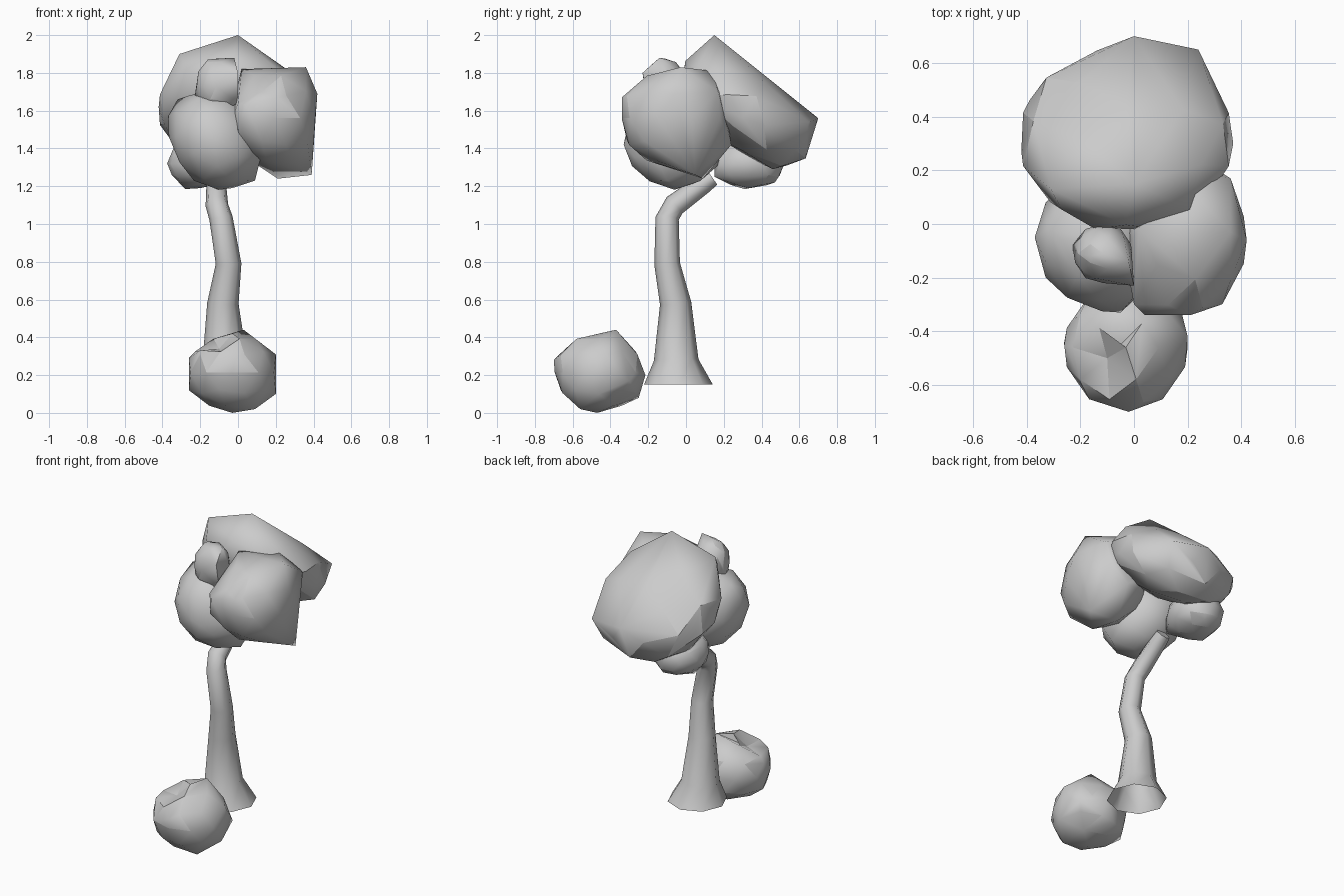
import bpy, bmesh, math
from mathutils import Vector, Matrix

if "Cube" in bpy.data.objects:
    bpy.data.objects.remove(bpy.data.objects["Cube"])


def finish(name, bm, angle):
    bmesh.ops.recalc_face_normals(bm, faces=bm.faces)
    mesh = bpy.data.meshes.new(name)
    bm.to_mesh(mesh)
    bm.free()
    ob = bpy.data.objects.new(name, mesh)
    bpy.context.collection.objects.link(ob)
    bpy.ops.object.select_all(action='DESELECT')
    ob.select_set(True)
    bpy.context.view_layer.objects.active = ob
    bpy.ops.object.shade_smooth_by_angle(angle=math.radians(angle))
    return ob


def blob(name, center, radii, corners=(), tilt=0, axis='X', power=2.0, dents=()):
    """Faceted foliage clump: rounded-box icosphere stretched out to a few corners."""
    bm = bmesh.new()
    bmesh.ops.create_icosphere(bm, subdivisions=2, radius=1)
    rot = Matrix.Rotation(math.radians(tilt), 3, axis)
    for v in bm.verts:
        n = v.co.normalized()
        n /= sum(abs(c) ** power for c in n) ** (1 / power)
        v.co = Vector(center) + rot @ Vector([a * b for a, b in zip(n, radii)])
    for c in corners:
        bm.verts.new(c)
    hull = bmesh.ops.convex_hull(bm, input=bm.verts[:])
    inside = [g for g in hull["geom_interior"] if isinstance(g, bmesh.types.BMVert)]
    bmesh.ops.delete(bm, geom=inside, context='VERTS')
    bmesh.ops.delete(bm, geom=[v for v in bm.verts if not v.link_faces], context='VERTS')
    for near, to in dents:
        min(bm.verts, key=lambda v: (v.co - Vector(near)).length).co = to
    return finish(name, bm, 60)


def trunk(name, path, sides=8):
    """Tapered tube through (x, y, z, radius) points, open at the foot."""
    bm = bmesh.new()
    pts = [Vector(p[:3]) for p in path]
    rings = []
    for i, p in enumerate(path):
        if i == 0:
            t = Vector((0, 0, 1))
        else:
            t = pts[min(i + 1, len(pts) - 1)] - pts[i - 1]
        q = Vector((0, 0, 1)).rotation_difference(t.normalized())
        ring = []
        for k in range(sides):
            a = 2 * math.pi * k / sides
            ring.append(bm.verts.new(pts[i] + q @ Vector((math.cos(a), math.sin(a), 0)) * p[3]))
        rings.append(ring)
    for lo, hi in zip(rings, rings[1:]):
        for k in range(sides):
            j = (k + 1) % sides
            bm.faces.new((lo[k], lo[j], hi[j], hi[k]))
    bm.faces.new(rings[-1])
    return finish(name, bm, 60)


# Bent trunk with flared foot
trunk("trunk", [(-.055, -.04, .15, .182), (-.07, -.052, .28, .118), (-.08, -.055, .58, .083),
                (-.05, -.10, .79, .068), (-.09, -.10, 1.03, .062), (-.112, -.06, 1.10, .06),
                (-.115, .09, 1.21, .052), (-.115, .14, 1.245, .045)])

# Bush in front of the trunk
blob("bush", (-.03, -.46, .215), (.23, .235, .205),
     [(-.02, -.70, .28), (-.03, -.47, .0), (-.26, -.45, .29), (-.26, -.44, .12), (.20, -.42, .31),
      (.03, -.37, .44), (.20, -.46, .10), (.09, -.56, .02), (-.05, -.25, .08),
      (.03, -.215, .20), (.17, -.30, .17), (-.2, -.58, .33)], power=2.1,
     dents=[((-.10, -.53, .40), (-.10, -.50, .34))])

# Large tilted crown clump with a flat sloping top
blob("crown_back", (-.03, .315, 1.605), (.40, .41, .205),
     [(0, .15, 2.0), (0, .70, 1.56), (.24, .65, 1.54), (-.31, .13, 1.90),
      (-.39, .46, 1.53), (.37, .30, 1.56), (-.42, .27, 1.62), (-.02, .46, 1.29)],
     tilt=-39, power=2.1)

# Boxy clump on the right
blob("crown_right", (.19, -.06, 1.56), (.225, .28, .25),
     [(.36, -.03, 1.83), (.39, .05, 1.26), (.42, -.06, 1.69), (.21, .09, 1.24), (.36, .17, 1.70),
      (.21, -.34, 1.67), (.02, -.02, 1.82), (.2, .14, 1.81), (.25, .24, 1.42),
      (.0, -.30, 1.64), (.0, -.29, 1.50), (.04, -.34, 1.63)], power=2.4)

# Rounded clump on the front left, leaning left
blob("crown_left", (-.12, -.06, 1.445), (.235, .265, .275),
     [(-.32, -.02, 1.66), (-.03, -.04, 1.19), (.12, -.16, 1.35), (.09, -.1, 1.23),
      (-.05, -.33, 1.42), (-.37, -.05, 1.57)], tilt=-32, axis='Y', power=2.0)

# Small top clump
blob("crown_top", (-.115, -.11, 1.73), (.108, .11, .145),
     [(-.02, -.14, 1.88), (-.16, -.12, 1.87), (0, -.23, 1.80), (-.23, -.08, 1.67),
      (0, -.2, 1.64)], power=2.2)

# Small low clump at the back left
blob("crown_low", (-.20, .335, 1.32), (.165, .185, .13),
     [(-.28, .31, 1.185), (-.16, .47, 1.22), (-.375, .32, 1.32), (-.33, .3, 1.43),
      (-.13, .15, 1.25)], power=2.2)
